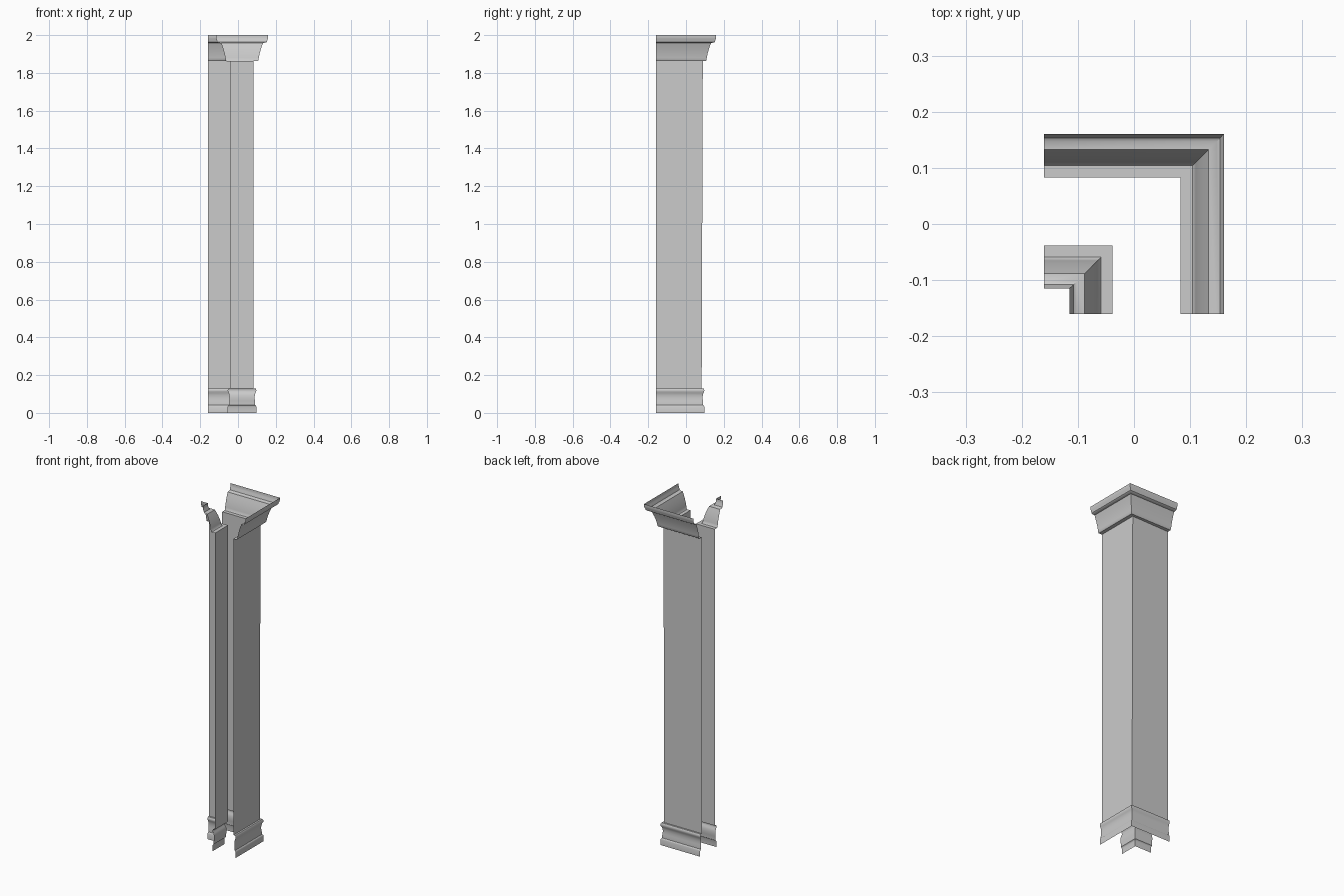
import bpy, bmesh, math

if "Cube" in bpy.data.objects:
    bpy.data.objects.remove(bpy.data.objects["Cube"])

END = -0.16  # both wings of each corner stop on this line

# Profiles as (offset from wall face, height)
BASE = [(0.014, 0.0), (0.014, 0.033), (0.012, 0.038), (0.008, 0.041), (0.008, 0.052),
        (0.006, 0.065), (0.005, 0.08), (0.006, 0.093), (0.009, 0.105), (0.013, 0.112),
        (0.014, 0.118), (0.013, 0.125), (0.010, 0.130), (0.0, 0.130)]
SHAFT = [(0.0, 0.130), (0.0, 1.862)]
CAP = [(0.0, 1.862), (0.021, 1.862), (0.025, 1.867), (0.027, 1.880), (0.031, 1.900),
       (0.037, 1.922), (0.044, 1.943), (0.050, 1.959), (0.064, 1.960), (0.070, 1.964),
       (0.072, 1.972), (0.075, 1.980), (0.077, 1.988), (0.077, 2.0)]


def corner_strip(name, corner, side, profile, lean=0.0):
    """Sweep a profile along an L with a mitred corner; side is +1 outside, -1 inside."""
    bm = bmesh.new()
    rows = []
    for i, (d, z) in enumerate(profile):
        c = corner + side * d
        shift = lean if i == len(profile) - 1 else 0.0
        rows.append([bm.verts.new(p) for p in
                     ((END, c, z), (c, c + shift, z), (c, END, z))])
    for a, b in zip(rows, rows[1:]):
        for k in range(2):
            quad = (a[k], b[k], b[k + 1], a[k + 1])
            bm.faces.new(quad if side > 0 else quad[::-1])
    mesh = bpy.data.meshes.new(name)
    bm.to_mesh(mesh)
    bm.free()
    mesh.shade_smooth()
    mesh.set_sharp_from_angle(angle=math.radians(35))
    obj = bpy.data.objects.new(name, mesh)
    bpy.context.collection.objects.link(obj)


# Outer and inner corner pilasters share the same mouldings
for label, corner, side, lean in (("outer", 0.083, 1, 0.006), ("inner", -0.038, -1, 0.0)):
    corner_strip(label + "_base_moulding", corner, side, BASE)
    corner_strip(label + "_shaft", corner, side, SHAFT, lean)
    corner_strip(label + "_capital_moulding", corner, side, CAP)
